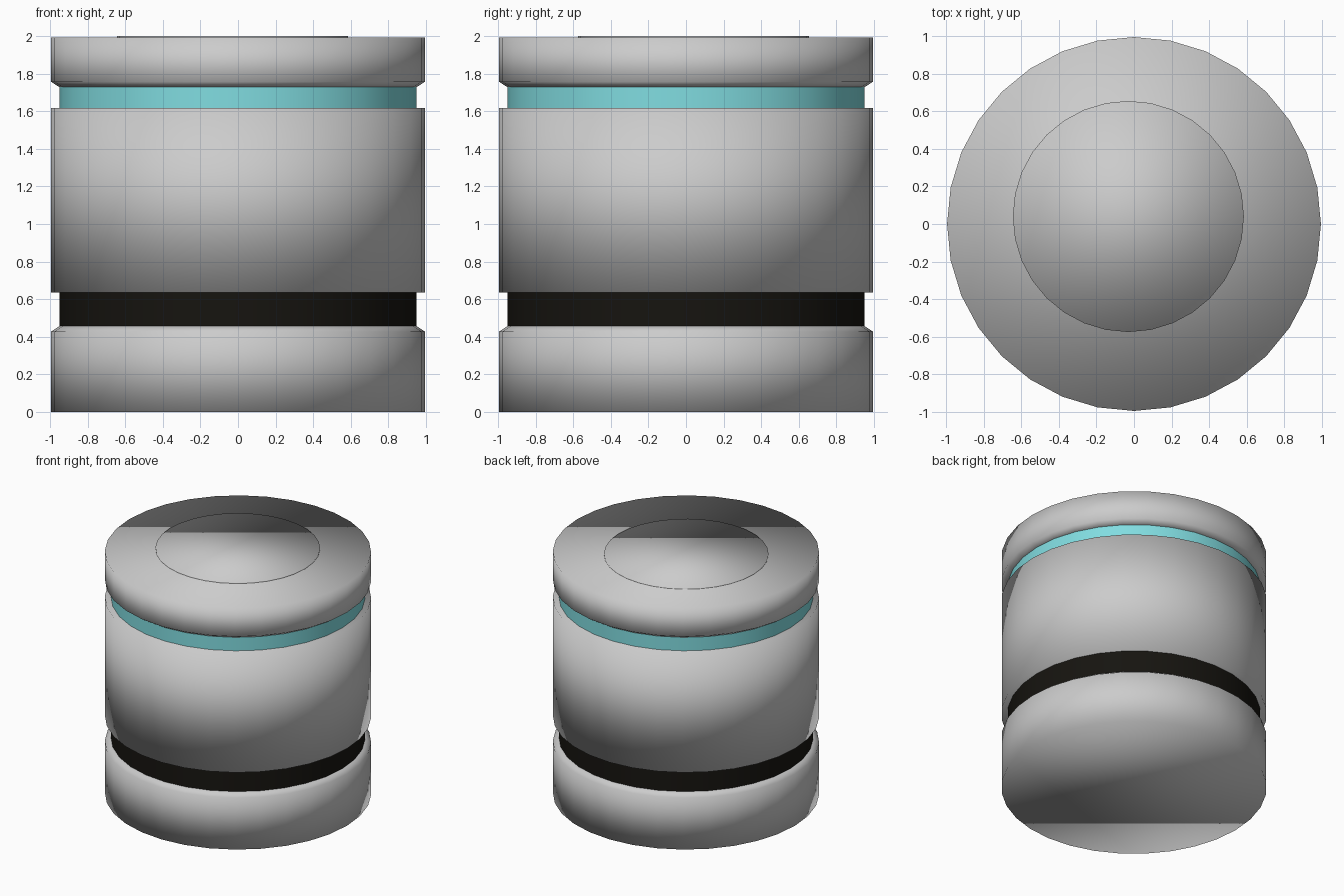
import bpy
import bmesh
from math import cos, sin, pi

if "Cube" in bpy.data.objects:
    bpy.data.objects.remove(bpy.data.objects["Cube"])

SIDES = 32
R_OUT, R_IN = 0.995, 0.95


def turned(name, profile, color=None, center=(0, 0), caps=True):
    """Revolve (radius, z) points, bottom to top, into a smooth-shaded part."""
    bm = bmesh.new()
    rings = [[bm.verts.new((center[0] + r * cos(2 * pi * i / SIDES),
                            center[1] + r * sin(2 * pi * i / SIDES), z))
              for i in range(SIDES)] for r, z in profile]
    for low, high in zip(rings, rings[1:]):
        for i in range(SIDES):
            j = (i + 1) % SIDES
            bm.faces.new((low[i], low[j], high[j], high[i]))
    if caps:
        bm.faces.new(rings[0][::-1])
        bm.faces.new(rings[-1])
    for face in bm.faces:
        face.smooth = True
    mesh = bpy.data.meshes.new(name)
    bm.to_mesh(mesh)
    bm.free()
    obj = bpy.data.objects.new(name, mesh)
    bpy.context.collection.objects.link(obj)
    if color:
        mat = bpy.data.materials.new(name + "_color")
        mat.diffuse_color = color
        mat.use_nodes = True
        mat.node_tree.nodes["Principled BSDF"].inputs["Base Color"].default_value = mat.diffuse_color
        mesh.materials.append(mat)
    return obj


# Grey housing: base, main body and lid
turned("base", [(R_OUT, 0), (R_OUT, 0.427), (R_IN, 0.457)])
turned("main_body", [(R_OUT, 0.635), (R_OUT, 1.617)])
turned("lid", [(R_IN, 1.728), (R_OUT, 1.757), (R_OUT, 1.992)])

# Recessed bands between the housing parts
turned("black_band", [(R_IN, 0.457), (R_IN, 0.635)], (0.008, 0.007, 0.005, 1), caps=False)
turned("light_band", [(R_IN, 1.617), (R_IN, 1.728)], (0.22, 0.72, 0.75, 1), caps=False)

# Thin, slightly off-centre plate on the lid
turned("top_plate", [(0.615, 1.985), (0.615, 2.0)], center=(-0.03, 0.04))
